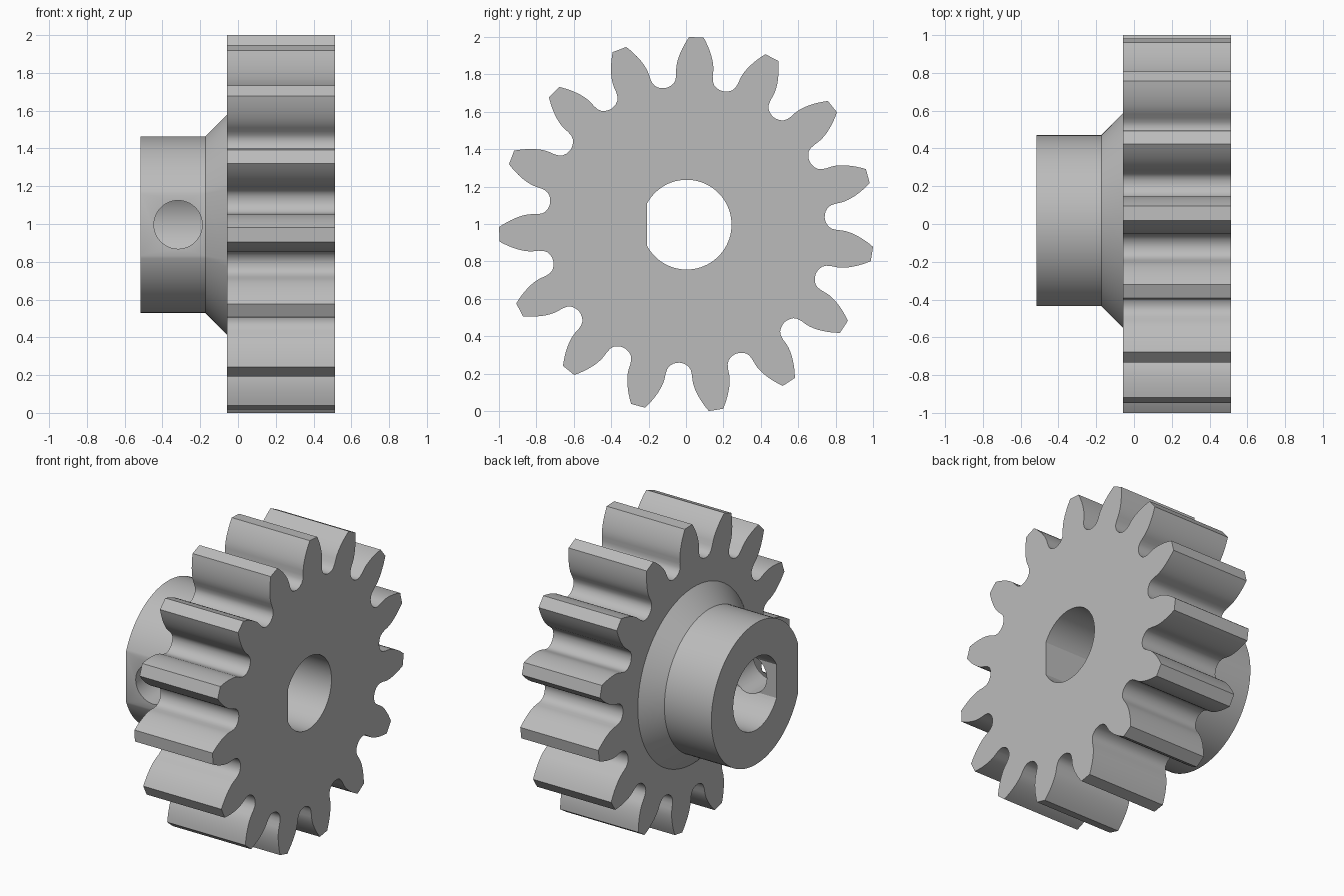
import bpy, bmesh, math
from mathutils import Vector

if "Cube" in bpy.data.objects:
    bpy.data.objects.remove(bpy.data.objects["Cube"], do_unlink=True)

CY, CZ = 0.0035, 0.9965          # gear axis
HUB_END, HUB_STEP, GEAR_BACK, GEAR_FRONT = -0.516, -0.172, -0.058, 0.514
HUB_R, HUB_FLARE_R, FLAT_DEPTH = 0.468, 0.583, 0.03
TEETH, TIP_R, PITCH_R, FIRST_TOOTH = 15, 1.0035, 0.8855, math.radians(87)

steel = bpy.data.materials.new("steel grey")
steel.use_nodes = True
steel.diffuse_color = (0.5, 0.5, 0.5, 1)
steel.node_tree.nodes["Principled BSDF"].inputs["Base Color"].default_value = (0.5, 0.5, 0.5, 1)


def loft(name, rings):
    """Skin between matching rings of points and cap both ends."""
    bm = bmesh.new()
    loops = [[bm.verts.new(p) for p in ring] for ring in rings]
    for a, b in zip(loops, loops[1:]):
        for i in range(len(a)):
            j = (i + 1) % len(a)
            bm.faces.new((a[i], a[j], b[j], b[i]))
    bm.faces.new(loops[0])
    bm.faces.new(loops[-1])
    bmesh.ops.recalc_face_normals(bm, faces=bm.faces)
    mesh = bpy.data.meshes.new(name)
    bm.to_mesh(mesh)
    bm.free()
    mesh.materials.append(steel)
    obj = bpy.data.objects.new(name, mesh)
    bpy.context.collection.objects.link(obj)
    return obj


def polar(x, r, a):
    return Vector((x, CY + r * math.cos(a), CZ + r * math.sin(a)))


def circle(x, r, n=96):
    return [polar(x, r, 2 * math.pi * i / n) for i in range(n)]


def combine(target, tool, operation):
    """Apply a boolean and discard the tool."""
    mod = target.modifiers.new(operation.lower(), 'BOOLEAN')
    mod.operation, mod.object, mod.solver = operation, tool, 'EXACT'
    bpy.context.view_layer.objects.active = target
    bpy.ops.object.modifier_apply(modifier=mod.name)
    bpy.data.objects.remove(tool, do_unlink=True)


# Half a tooth: root fillet, then involute flank up to the tip
def involute(angle):
    return math.tan(angle) - angle


pressure = math.radians(20)
base_r = PITCH_R * math.cos(pressure)
half = [(r, math.radians(a)) for r, a in
        ((0.741, 10.8), (0.747, 9.5), (0.759, 8.2), (0.777, 7.4), (0.803, 7.0))]
for i in range(9):
    r = base_r + (TIP_R - base_r) * i / 8
    half.append((r, math.pi / (2 * TEETH) + involute(pressure) - involute(math.acos(base_r / r))))

outline = []
for t in range(TEETH):
    mid = FIRST_TOOTH + t * 2 * math.pi / TEETH
    outline.append((0.739, mid - math.pi / TEETH))
    outline += [(r, mid - a) for r, a in half]
    outline += [(r, mid + a) for r, a in reversed(half)]

gear = loft("pinion_gear", [[polar(x, r, a) for r, a in outline] for x in (GEAR_BACK, GEAR_FRONT)])

# Hub with flared shoulder, sunk into the gear for a clean union
hub = loft("hub", [circle(HUB_END, HUB_R), circle(HUB_STEP, HUB_R),
                   circle(GEAR_BACK, HUB_FLARE_R), circle(GEAR_BACK + 0.1, HUB_FLARE_R)])

# Flat on the front of the hub, following the flare
flat_y = CY - HUB_R + FLAT_DEPTH
side = [(-0.7, flat_y), (HUB_STEP, flat_y),
        (GEAR_BACK + 0.02, flat_y - (GEAR_BACK + 0.02 - HUB_STEP)),
        (GEAR_BACK + 0.02, -0.9), (-0.7, -0.9)]
combine(hub, loft("flat_cutter", [[(x, y, z) for x, y in side] for z in (0.3, 1.7)]), 'DIFFERENCE')
combine(gear, hub, 'UNION')

# D-shaped shaft bore
BORE_R = 0.24
flat = math.acos(0.213 / BORE_R)
sweep = 2 * (math.pi - flat)
bore = [[polar(x, BORE_R, -math.pi + flat + sweep * i / 64) for i in range(65)] for x in (-0.8, 0.8)]
combine(gear, loft("bore_cutter", bore), 'DIFFERENCE')

# Set-screw hole from the hub flat into the bore
screw = [[(-0.317 + 0.128 * math.cos(k * math.pi / 24), y, CZ + 0.128 * math.sin(k * math.pi / 24))
          for k in range(48)] for y in (-0.8, 0.0)]
combine(gear, loft("screw_cutter", screw), 'DIFFERENCE')

bpy.ops.object.select_all(action='DESELECT')
gear.select_set(True)
bpy.context.view_layer.objects.active = gear
bpy.ops.object.shade_smooth_by_angle(angle=math.radians(25))
